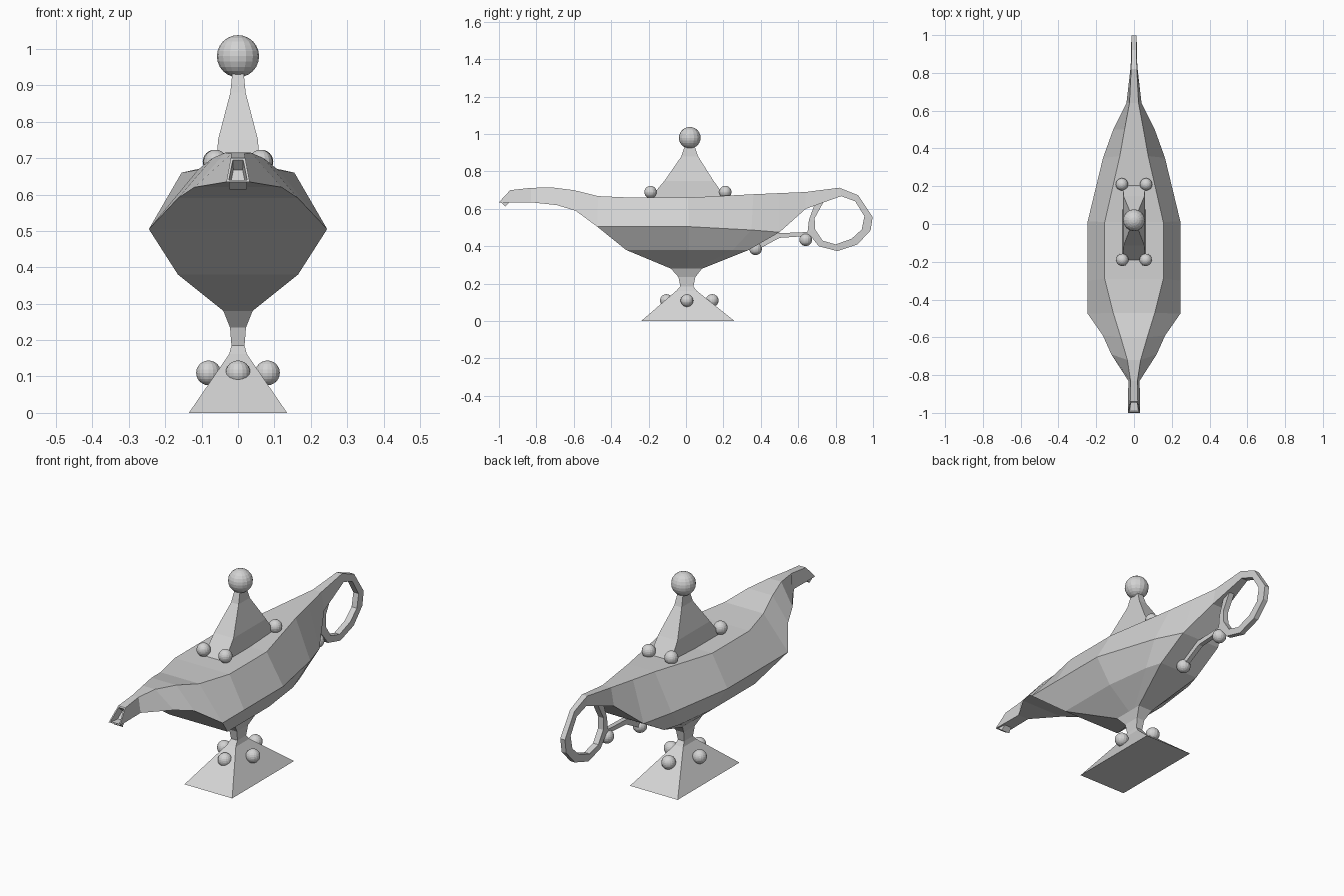
import bpy
import bmesh

if "Cube" in bpy.data.objects:
    bpy.data.objects.remove(bpy.data.objects["Cube"])

metal = bpy.data.materials.new("pale_grey_metal")
metal.diffuse_color = (0.65, 0.65, 0.65, 1)
metal.use_nodes = True
metal.node_tree.nodes["Principled BSDF"].inputs["Base Color"].default_value = metal.diffuse_color


def finish(name, bm):
    bmesh.ops.recalc_face_normals(bm, faces=bm.faces)
    mesh = bpy.data.meshes.new(name)
    bm.to_mesh(mesh)
    bm.free()
    mesh.materials.append(metal)
    obj = bpy.data.objects.new(name, mesh)
    bpy.context.collection.objects.link(obj)
    return obj


def ball(name, loc, r):
    bm = bmesh.new()
    bmesh.ops.create_uvsphere(bm, u_segments=16, v_segments=12, radius=r)
    finish(name, bm).location = loc


def stack(name, rings, cap_first, cap_last):
    """Join closed rings of half-profile points (y, x, z), mirrored over x = 0."""
    bm = bmesh.new()
    loops = []
    for ring in rings:
        right = [bm.verts.new((x, y, z)) for y, x, z in ring]
        left = [bm.verts.new((-x, y, z)) for y, x, z in reversed(ring)]
        loops.append(right + left)
    for a, b in zip(loops, loops[1:]):
        n = len(a)
        for i in range(n):
            j = (i + 1) % n
            bm.faces.new((a[i], a[j], b[j], b[i]))
    if cap_first:
        bm.faces.new(loops[0])
    if cap_last:
        bm.faces.new(loops[-1])
    return finish(name, bm)


# Spout, deck and looped handle: one loft of (lower y, x, z), (upper y, x, z)
stations = [
    ((-1.0, .032, .635), (-.94, .02, .70)),
    ((-.83, .030, .635), (-.83, .018, .712)),
    ((-.69, .12, .62), (-.72, .035, .715)),
    ((-.59, .165, .59), (-.60, .07, .70)),
    ((-.475, .245, .505), (-.47, .11, .668)),
    ((-.30, .245, .505), (-.29, .155, .66)),
    ((.015, .245, .505), (.01, .155, .66)),
    ((.35, .164, .487), (.36, .075, .678)),
    ((.50, .11, .475), (.50, .05, .684)),
    ((.64, .04, .60), (.64, .024, .69)),
    ((.83, .018, .668), (.82, .015, .713)),
]
# Handle loop: inner y, z and outer y, z
loop = [(.905, .64, .92, .673), (.954, .56, .998, .556), (.94, .49, .987, .485),
        (.885, .44, .917, .41), (.80, .41, .81, .374), (.73, .43, .71, .40),
        (.69, .49, .65, .475), (.688, .55, .657, .54), (.74, .645, .695, .645)]
stations += [((yi, .015, zi), (yo, .013, zo)) for yi, zi, yo, zo in loop]

bm = bmesh.new()
rows = []
for (y0, x0, z0), (y1, x1, z1) in stations:
    rows.append([bm.verts.new(p) for p in
                 ((x0, y0, z0), (x1, y1, z1), (-x1, y1, z1), (-x0, y0, z0))])
for k, (a, b) in enumerate(zip(rows, rows[1:])):
    for i in range(4):
        if i == 3 and 4 <= k < 8:      # left open where the hull joins
            continue
        j = (i + 1) % 4
        bm.faces.new((a[i], a[j], b[j], b[i]))
mouth = bm.faces.new(rows[0])
bm.faces.new(rows[-1])
bmesh.ops.recalc_face_normals(bm, faces=bm.faces)
# Hollow spout mouth
bmesh.ops.inset_individual(bm, faces=[mouth], thickness=.009)
bmesh.ops.inset_individual(bm, faces=[mouth], thickness=.002, depth=-.04)
finish("lamp_body_and_handle", bm)

# Lower hull
stack("lower_hull", [
    [(-.475, .245, .505), (.015, .245, .505), (.35, .164, .487), (.50, .11, .475)],
    [(-.32, .165, .38), (.015, .165, .38), (.25, .135, .38), (.335, .11, .38)],
    [(-.08, .04, .28), (.01, .04, .28), (.05, .04, .28), (.085, .04, .28)],
], False, False)


def tower(name, levels, **caps):
    """Rectangular tower from (z, half width x, y front, y back)."""
    stack(name, [[(y0, x, z), (y1, x, z)] for z, x, y0, y1 in levels], **caps)


# Neck and foot
tower("foot", [(.28, .04, -.08, .085), (.235, .022, -.04, .05), (.185, .018, -.03, .04),
               (.162, .024, -.052, .057), (0, .135, -.24, .26)],
      cap_first=False, cap_last=True)

# Lid with finial
tower("lid", [(.655, .06, -.195, .215), (.75, .055, -.115, .147), (.88, .021, -.025, .065),
              (.94, .015, -.005, .045)], cap_first=False, cap_last=True)
ball("finial", (0, .02, .98), .058)

# Decorative beads
for s in (-1, 1):
    ball("lid_bead", (s * .062, -.19, .69), .033)
    ball("lid_bead", (s * .064, .21, .69), .033)
    ball("foot_side_bead", (s * .081, .005, .11), .034)
ball("foot_front_bead", (0, -.105, .11), .034)
ball("foot_back_bead", (0, .14, .11), .034)
ball("strand_lower_bead", (0, .372, .387), .034)
ball("strand_upper_bead", (0, .64, .435), .034)

# Thin strand curling from the handle under the hull
stack("handle_strand", [
    [(.665, .012, .455), (.665, .012, .478)],
    [(.61, .012, .452), (.61, .012, .474)],
    [(.50, .012, .445), (.49, .012, .47)],
    [(.38, .012, .38), (.37, .012, .40)],
], True, True)
